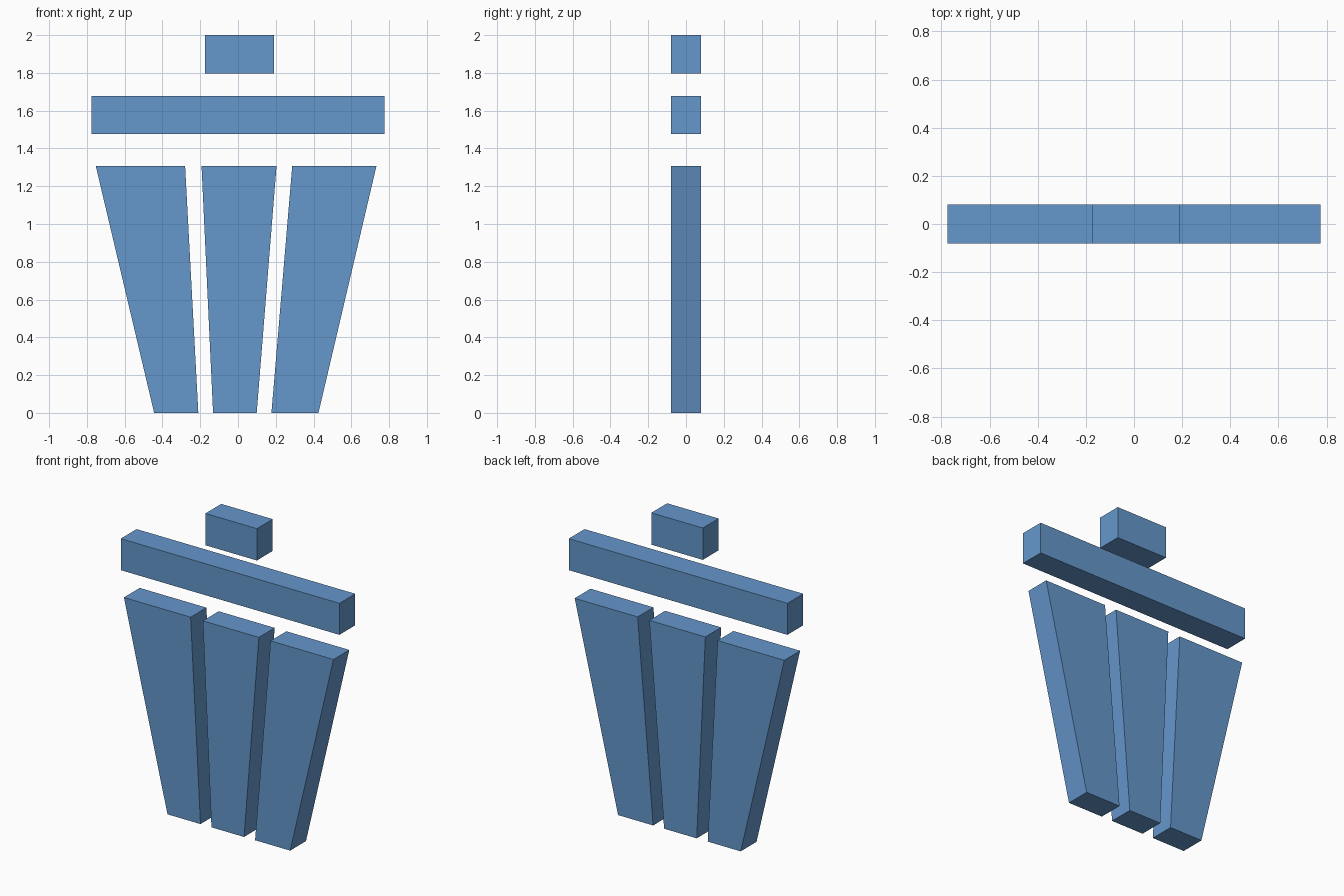
import bpy
import bmesh

if "Cube" in bpy.data.objects:
    bpy.data.objects.remove(bpy.data.objects["Cube"], do_unlink=True)

DEPTH = 0.16

# Single flat blue for every part
blue = bpy.data.materials.new("soft_blue")
blue.use_nodes = True
colour = (0.13, 0.31, 0.60, 1.0)
blue.diffuse_color = colour
blue.node_tree.nodes["Principled BSDF"].inputs["Base Color"].default_value = colour


def slab(name, bottom, top, z_low, z_high):
    """Extrude a four-sided front profile through the depth."""
    profile = [(bottom[0], z_low), (bottom[1], z_low), (top[1], z_high), (top[0], z_high)]
    bm = bmesh.new()
    front = bm.faces.new([bm.verts.new((x, -DEPTH / 2, z)) for x, z in profile])
    extruded = bmesh.ops.extrude_face_region(bm, geom=[front])
    back = [v for v in extruded["geom"] if isinstance(v, bmesh.types.BMVert)]
    bmesh.ops.translate(bm, verts=back, vec=(0, DEPTH, 0))
    bmesh.ops.recalc_face_normals(bm, faces=bm.faces[:])
    mesh = bpy.data.meshes.new(name)
    bm.to_mesh(mesh)
    bm.free()
    mesh.materials.append(blue)
    obj = bpy.data.objects.new(name, mesh)
    bpy.context.scene.collection.objects.link(obj)
    return obj


# Tapered slats of the bin body
BODY_TOP = 1.307
slab("right_slat", (-0.444, -0.21), (-0.753, -0.28), 0, BODY_TOP)
slab("middle_slat", (-0.132, 0.099), (-0.193, 0.204), 0, BODY_TOP)
slab("left_slat", (0.177, 0.426), (0.287, 0.733), 0, BODY_TOP)

# Floating lid and its handle
slab("lid", (-0.775, 0.775), (-0.775, 0.775), 1.476, 1.678)
slab("lid_handle", (-0.175, 0.19), (-0.175, 0.19), 1.796, 2.0)
